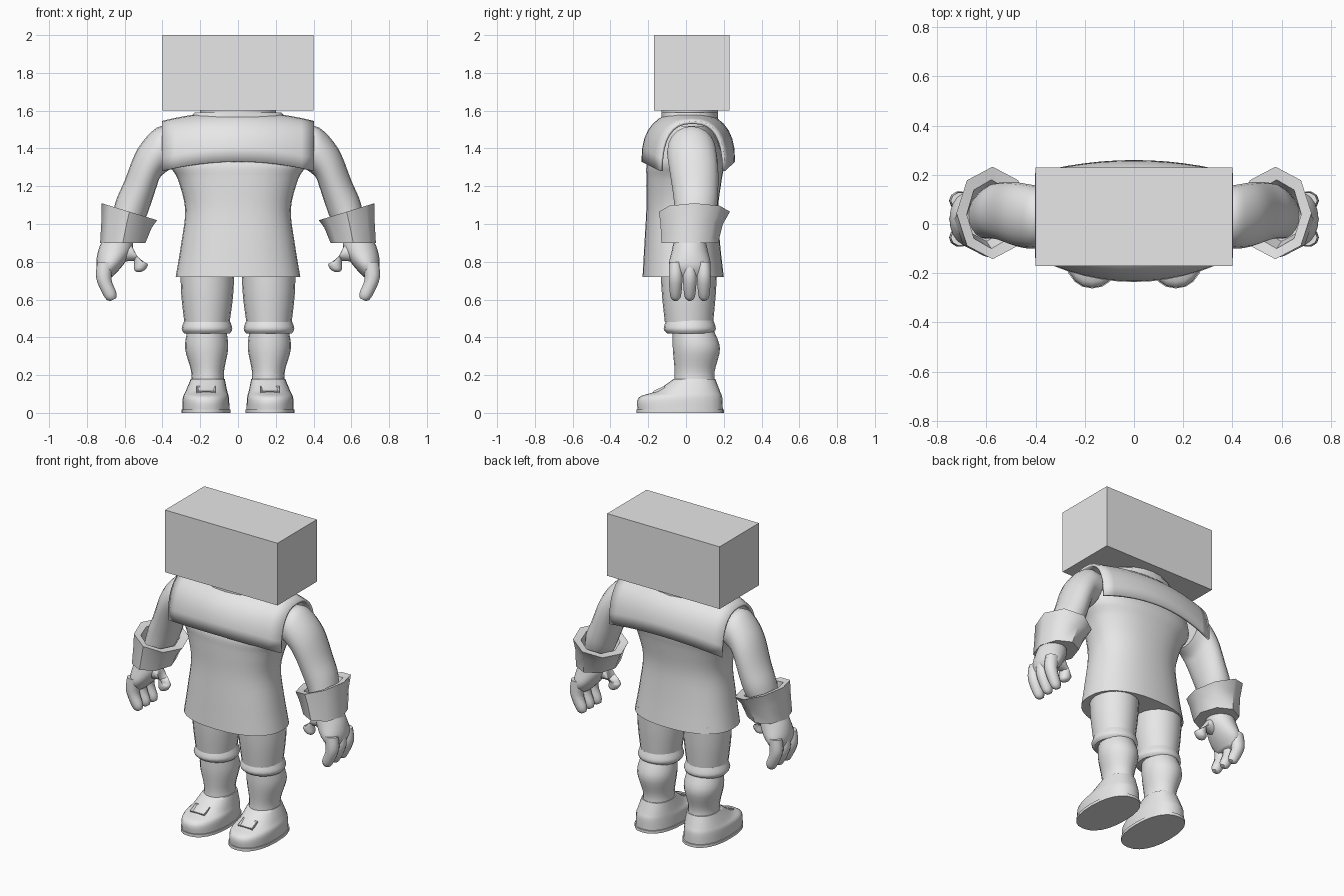
import bpy, bmesh, math
from mathutils import Matrix, Vector

default_cube = bpy.data.objects.get("Cube")
if default_cube:
    bpy.data.objects.remove(default_cube)

colour = (.8, .8, .8, 1)
grey = bpy.data.materials.new("plain grey")
grey.use_nodes = True
grey.diffuse_color = colour
grey.node_tree.nodes["Principled BSDF"].inputs["Base Color"].default_value = colour


def finish(name, bm, mirror=False, smooth=True):
    """Turn a bmesh into a named object, with a mirrored twin if wanted."""
    bmesh.ops.recalc_face_normals(bm, faces=bm.faces)
    mesh = bpy.data.meshes.new(name)
    bm.to_mesh(mesh)
    bm.free()
    mesh.materials.append(grey)
    part = bpy.data.objects.new(name, mesh)
    bpy.context.collection.objects.link(part)
    bpy.ops.object.select_all(action="DESELECT")
    part.select_set(True)
    bpy.context.view_layer.objects.active = part
    if smooth:
        bpy.ops.object.shade_smooth_by_angle(angle=math.radians(50))
    if mirror:
        part.modifiers.new("mirror", "MIRROR").use_mirror_merge = False
    return part


def ring(x=0, y=.02, z=0, wide=0, deep=0, rise=0):
    """A cross-section; rise lifts its outer edge above its centre."""
    return Vector((x, y, z, wide, deep, rise))


def spline(keys, steps):
    """Fill in rings along a smooth curve through the key rings."""
    last = len(keys) - 1
    for i in range(last):
        start, end = keys[i], keys[i + 1]
        leave = (end - keys[max(i - 1, 0)]) / 2
        arrive = (keys[min(i + 2, last)] - start) / 2
        for step in range(steps):
            t = step / steps
            ease = t * t * (3 - 2 * t)
            yield (start * (1 - ease) + end * ease
                   + leave * t * (1 - t) ** 2 - arrive * t * t * (1 - t))
    yield keys[last]


def rounded(angle, power):
    """A point on a superellipse: power two is round, higher is squarer."""
    return [math.copysign(abs(v) ** (2 / power), v) for v in (math.cos(angle), math.sin(angle))]


def loft(name, *keys, sides=20, steps=4, power=2, mirror=True):
    """Skin a closed, capped tube over the rings."""
    bm = bmesh.new()
    loops = []
    for x, y, z, wide, deep, rise in spline(keys, steps):
        outline = [rounded(math.tau * i / sides, power) for i in range(sides)]
        loops.append([bm.verts.new((x + wide * c, y + deep * s, z + rise * c)) for c, s in outline])
    for lower, upper in zip(loops, loops[1:]):
        for i in range(sides):
            bm.faces.new((lower[i - 1], lower[i], upper[i], upper[i - 1]))
    bm.faces.new(loops[0])
    bm.faces.new(loops[-1])
    return finish(name, bm, mirror)


def box(name, centre, size):
    bm = bmesh.new()
    bmesh.ops.create_cube(bm, size=1)
    bmesh.ops.scale(bm, vec=size, verts=bm.verts)
    bmesh.ops.translate(bm, vec=centre, verts=bm.verts)
    return finish(name, bm, smooth=False)


# Head and neck
box("head", centre=(0, .03, 1.8), size=(.8, .4, .4))
loft("neck", ring(z=1.5, wide=.2, deep=.15), ring(z=1.605, wide=.2, deep=.15), mirror=False)
loft("collar", ring(z=1.56, wide=.26, deep=.15), ring(z=1.59, wide=.23, deep=.15), mirror=False)

# Tunic flaring at the hem and shoulders
loft("tunic",
     ring(y=-.015, z=.72, wide=.33, deep=.215),
     ring(y=-.02, z=.9, wide=.3, deep=.2),
     ring(y=-.02, z=1.08, wide=.28, deep=.19),
     ring(y=-.01, z=1.24, wide=.32, deep=.2),
     ring(y=0, z=1.34, wide=.37, deep=.2),
     ring(y=.02, z=1.52, wide=.32, deep=.12),
     sides=32, power=2.3, mirror=False)

# Shoulder cape: an arch that narrows and drops toward the open ends
bm = bmesh.new()
columns, arch_points, reach = 12, 16, .4
arches = []
for i in range(columns + 1):
    across = 2 * i / columns - 1
    narrowing = across ** 2
    middle = .012 + .023 * narrowing
    half_depth = .24 - .075 * narrowing
    hem = 1.33 - .05 * narrowing
    arch = []
    for j in range(arch_points + 1):
        c, s = rounded(math.pi * j / arch_points, 2.5)
        arch.append(bm.verts.new((reach * across, middle - half_depth * c, hem + .258 * abs(s))))
    arches.append(arch)
for left, right in zip(arches, arches[1:]):
    for j in range(arch_points):
        bm.faces.new((left[j], left[j + 1], right[j + 1], right[j]))
cape = finish("shoulder_cape", bm)
cloth = cape.modifiers.new("cloth thickness", "SOLIDIFY")
cloth.thickness, cloth.offset = .016, 0

# Arms curving down from the shoulders
loft("arms",
     ring(x=.36, y=.03, z=1.4, deep=.12, rise=.11),
     ring(x=.42, y=.03, z=1.38, wide=.01, deep=.13, rise=.13),
     ring(x=.48, y=.04, z=1.3, wide=.05, deep=.13, rise=.1),
     ring(x=.53, y=.05, z=1.17, wide=.07, deep=.12, rise=.06),
     ring(x=.57, y=.05, z=1.07, wide=.08, deep=.11, rise=.04),
     ring(x=.61, y=.03, z=.95, wide=.07, deep=.09))

# Turned-back cuffs with a hollow top
loft("cuffs",
     ring(x=.61, z=.9, wide=.12, deep=.15),
     ring(x=.59, y=.03, z=1, wide=.133, deep=.165, rise=.02),
     ring(x=.575, y=.045, z=1.065, wide=.147, deep=.188, rise=.045),
     ring(x=.58, y=.04, z=1.06, wide=.1, deep=.14, rise=.035),
     ring(x=.6, y=.03, z=.98, wide=.08, deep=.1, rise=.02),
     sides=8, steps=1)

# Hands
loft("palms",
     ring(x=.635, z=.93, wide=.075, deep=.08),
     ring(x=.65, z=.86, wide=.09, deep=.095),
     ring(x=.68, z=.78, wide=.07, deep=.11),
     ring(x=.695, z=.72, wide=.03, deep=.08))
for finger, y in (("front", -.055), ("middle", .02), ("back", .095)):
    loft(finger + "_fingers",
         ring(x=.7, y=y, z=.8, wide=.045, deep=.035),
         ring(x=.71, y=y, z=.71, wide=.04, deep=.038),
         ring(x=.675, y=y, z=.625, wide=.03, deep=.03, rise=-.015),
         ring(x=.66, y=y, z=.6, wide=.015, deep=.015, rise=-.008),
         sides=10)
loft("thumbs",
     ring(x=.61, y=0, z=.85, deep=.045, rise=.05),
     ring(x=.55, y=0, z=.845, wide=.01, deep=.04, rise=.04),
     ring(x=.515, y=-.01, z=.8, wide=.035, deep=.035, rise=.01),
     ring(x=.52, y=-.01, z=.76, wide=.03, deep=.03),
     ring(x=.525, y=-.01, z=.745, wide=.01, deep=.01),
     sides=10)

# Legs with a band below the knee
loft("upper_legs",
     ring(x=.162, y=.015, z=.76, wide=.143, deep=.15),
     ring(x=.163, y=.015, z=.62, wide=.137, deep=.142),
     ring(x=.164, y=.016, z=.48, wide=.12, deep=.128))
loft("knee_bands",
     ring(x=.164, z=.49, wide=.12, deep=.125),
     ring(x=.164, z=.445, wide=.134, deep=.138),
     ring(x=.164, z=.42, wide=.12, deep=.12))
loft("lower_legs",
     ring(x=.165, y=.04, z=.43, wide=.105, deep=.11),
     ring(x=.166, y=.055, z=.34, wide=.114, deep=.125),
     ring(x=.161, y=.046, z=.22, wide=.087, deep=.106),
     ring(x=.16, y=.046, z=.15, wide=.09, deep=.11))

# Shoes on flat soles
loft("shoes",
     ring(x=.17, y=-.03, z=.01, wide=.125, deep=.225),
     ring(x=.17, y=-.03, z=.08, wide=.122, deep=.222),
     ring(x=.167, y=.01, z=.115, wide=.11, deep=.17),
     ring(x=.16, y=.045, z=.18, wide=.09, deep=.11),
     sides=24, power=2.3)
loft("soles",
     ring(x=.17, y=-.03, wide=.13, deep=.232),
     ring(x=.17, y=-.03, z=.018, wide=.13, deep=.232),
     sides=24, steps=1, power=2.3)

# Buckles: a tilted plate with a sunken middle
bm = bmesh.new()
bmesh.ops.create_cube(bm, size=1)
bmesh.ops.scale(bm, vec=(.1, .065, .02), verts=bm.verts)
bm.normal_update()
front = max(bm.faces, key=lambda face: face.normal.z)
bmesh.ops.inset_region(bm, faces=[front], thickness=.016)
bmesh.ops.translate(bm, vec=(0, 0, -.01), verts=front.verts)
bmesh.ops.rotate(bm, matrix=Matrix.Rotation(math.radians(25), 3, "X"), verts=bm.verts)
bmesh.ops.translate(bm, vec=(.17, -.14, .12), verts=bm.verts)
finish("buckles", bm, mirror=True, smooth=False)
